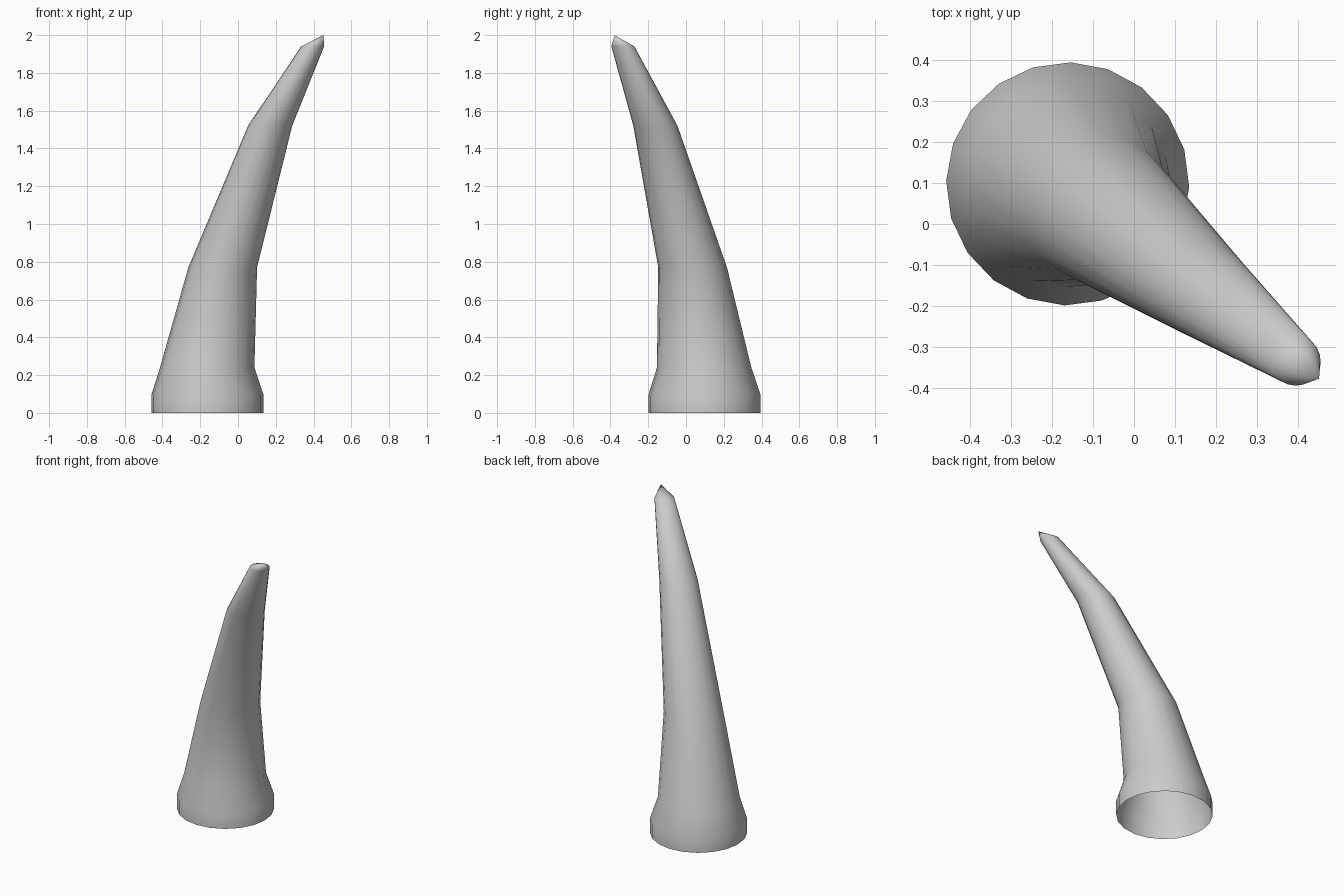
import bpy, bmesh, math

if "Cube" in bpy.data.objects:
    bpy.data.objects.remove(bpy.data.objects["Cube"])

SIDES = 20
# Horn rings from base to top: centre x, centre y, height, radius
RINGS = [
    (-0.162, 0.098, 0.00, 0.297),
    (-0.162, 0.098, 0.095, 0.297),
    (-0.163, 0.096, 0.24, 0.250),
    (-0.081, 0.035, 0.77, 0.182),
    (0.170, -0.162, 1.52, 0.117),
    (0.395, -0.334, 1.94, 0.061),
]
TIP = (0.452, -0.378, 2.0)


def ring(bm, cx, cy, z, r):
    start = math.radians(-1.5)
    return [bm.verts.new((cx + r * math.cos(start + math.tau * i / SIDES),
                          cy + r * math.sin(start + math.tau * i / SIDES), z))
            for i in range(SIDES)]


# Curved horn shell, open at the bottom
bm = bmesh.new()
loops = [ring(bm, *r) for r in RINGS]
for low, high in zip(loops, loops[1:]):
    for i in range(SIDES):
        j = (i + 1) % SIDES
        bm.faces.new((low[i], low[j], high[j], high[i]))

# Off-centre pointed tip
tip = bm.verts.new(TIP)
for i in range(SIDES):
    bm.faces.new((loops[-1][i], loops[-1][(i + 1) % SIDES], tip))

for face in bm.faces:
    face.smooth = True
mesh = bpy.data.meshes.new("horn")
bm.to_mesh(mesh)
bm.free()
horn = bpy.data.objects.new("horn", mesh)
bpy.context.collection.objects.link(horn)
